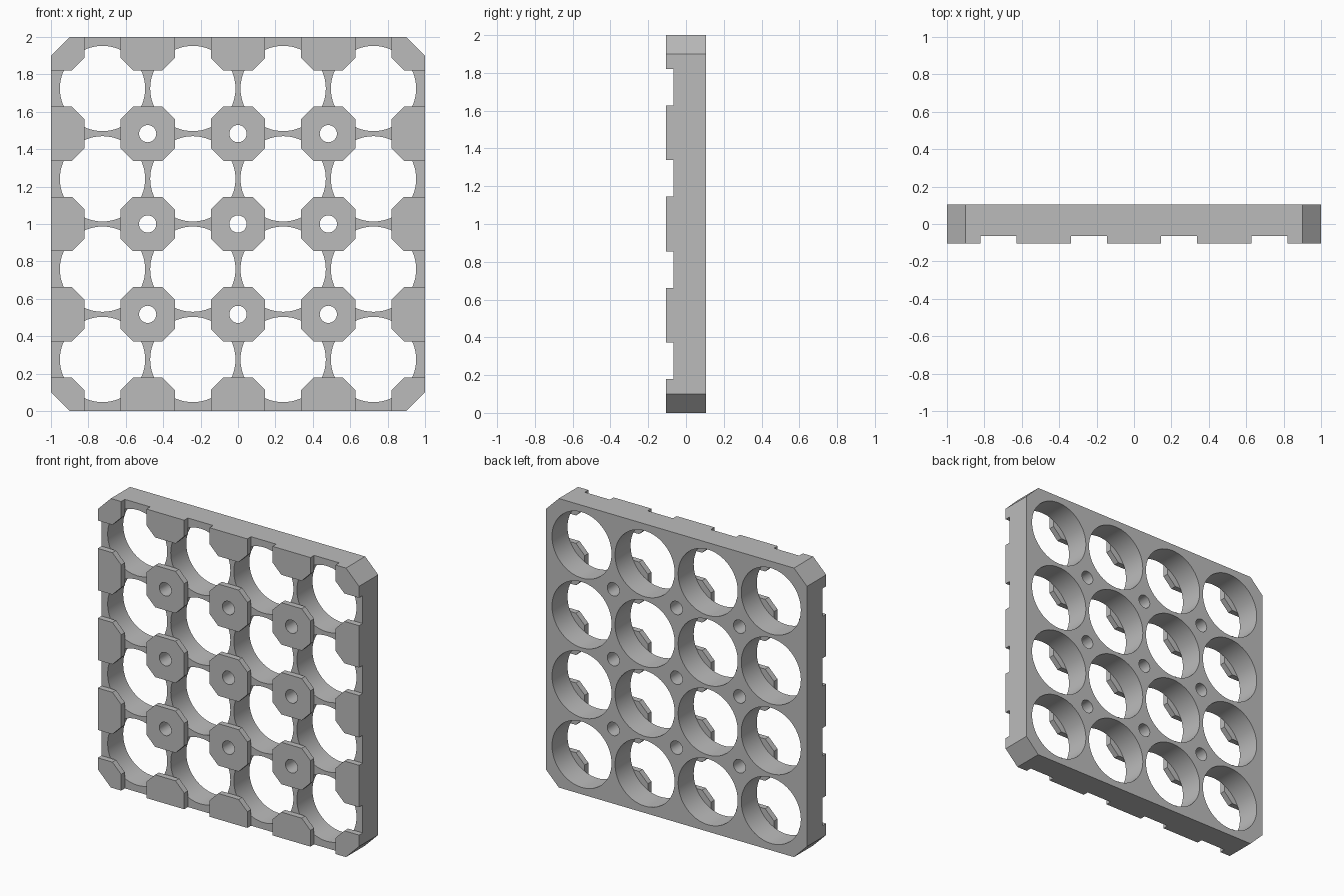
import bpy, bmesh, math
from mathutils import Vector

if "Cube" in bpy.data.objects:
    bpy.data.objects.remove(bpy.data.objects["Cube"])

PITCH = 0.483                       # spacing of the cells
BACK, STEP, FRONT = 0.105, -0.065, -0.105

grey = bpy.data.materials.new("plain grey")
grey.diffuse_color = (0.5, 0.5, 0.5, 1)
grey.use_nodes = True
grey.node_tree.nodes["Principled BSDF"].inputs["Base Color"].default_value = grey.diffuse_color


def add_prism(bm, pts, y0, y1):
    """Extrude an (x, z) outline from y0 to y1, returning its geometry."""
    a = [bm.verts.new((x, y0, z)) for x, z in pts]
    b = [bm.verts.new((x, y1, z)) for x, z in pts]
    n = len(pts)
    faces = [bm.faces.new(a), bm.faces.new(b[::-1])]
    faces += [bm.faces.new((a[i], b[i], b[(i + 1) % n], a[(i + 1) % n])) for i in range(n)]
    return faces


def octagon(cx, cz, half, flat):
    q = [(half, flat), (flat, half), (-flat, half), (-half, flat),
         (-half, -flat), (-flat, -half), (flat, -half), (half, -flat)]
    return [(cx + x, cz + z) for x, z in q]


def circle(cx, cz, r, n):
    return [(cx + r * math.cos(math.tau * i / n), cz + r * math.sin(math.tau * i / n))
            for i in range(n)]


def make_object(name, bm):
    bmesh.ops.recalc_face_normals(bm, faces=bm.faces)
    me = bpy.data.meshes.new(name)
    bm.to_mesh(me)
    bm.free()
    me.materials.append(grey)
    ob = bpy.data.objects.new(name, me)
    bpy.context.collection.objects.link(ob)
    return ob


def combine(ob, tool, operation):
    """Boolean the tool into ob, then remove the tool."""
    mod = ob.modifiers.new("combine", 'BOOLEAN')
    mod.operation, mod.object, mod.solver = operation, tool, 'EXACT'
    bpy.context.view_layer.objects.active = ob
    bpy.ops.object.modifier_apply(modifier=mod.name)
    bpy.data.objects.remove(tool)


# Main plate with chamfered corners
bm = bmesh.new()
add_prism(bm, octagon(0, 1, 1, 0.9), STEP, BACK)
holder = make_object("cell_holder_plate", bm)

# Round cell sockets
bm = bmesh.new()
for i in range(4):
    for j in range(4):
        add_prism(bm, circle((i - 1.5) * PITCH, 1 + (j - 1.5) * PITCH, 0.228, 64), -0.2, 0.2)
combine(holder, make_object("socket_cutter", bm), 'DIFFERENCE')

# Octagonal retaining pads between sockets, trimmed to the plate outline
bm = bmesh.new()
for i in range(-2, 3):
    for j in range(-2, 3):
        add_prism(bm, octagon(i * PITCH, 1 + j * PITCH, 0.145, 0.078), FRONT, STEP)
for k in range(8):
    a = k * math.pi / 4
    n = Vector((math.cos(a), 0, math.sin(a)))
    reach = 1 if k % 2 == 0 else 1.9 / math.sqrt(2)
    cut = bmesh.ops.bisect_plane(bm, geom=bm.verts[:] + bm.edges[:] + bm.faces[:],
                                 plane_co=Vector((0, 0, 1)) + n * reach, plane_no=n,
                                 clear_outer=True)
    edges = [e for e in bm.edges if e.is_boundary]
    bmesh.ops.holes_fill(bm, edges=edges, sides=0)
combine(holder, make_object("retaining_pads", bm), 'UNION')

# Screw holes through the inner pads
bm = bmesh.new()
for i in range(-1, 2):
    for j in range(-1, 2):
        add_prism(bm, circle(i * PITCH, 1 + j * PITCH, 0.046, 32), -0.2, 0.2)
combine(holder, make_object("screw_hole_cutter", bm), 'DIFFERENCE')

# Smooth the bores, keep the edges sharp
holder.select_set(True)
bpy.context.view_layer.objects.active = holder
bpy.ops.object.shade_smooth_by_angle(angle=math.radians(30))
